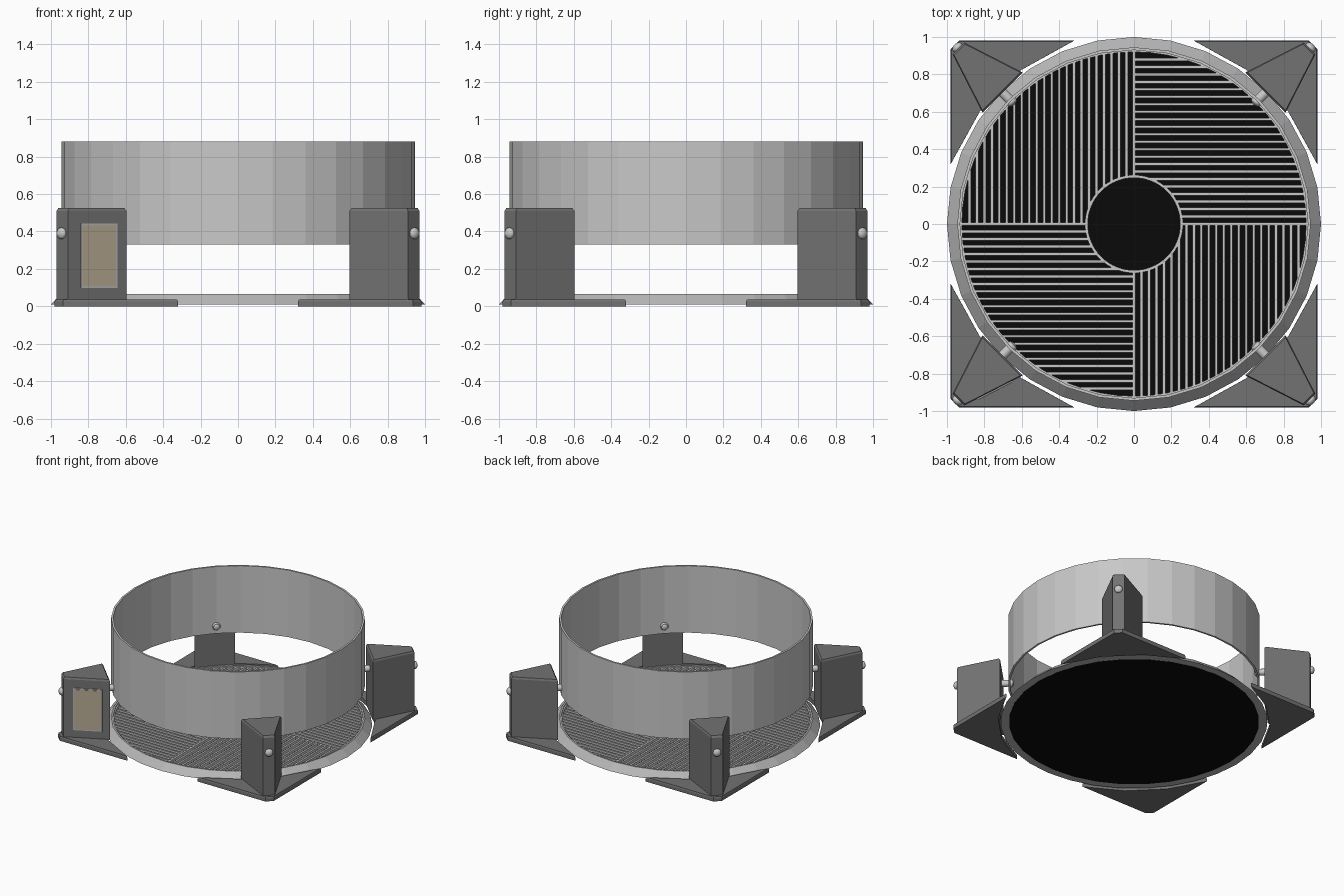
import bpy, bmesh, math
from mathutils import Matrix, Vector

if "Cube" in bpy.data.objects:
    bpy.data.objects.remove(bpy.data.objects["Cube"])

SIDES = 32


def material(name, r, g, b):
    m = bpy.data.materials.new(name)
    m.diffuse_color = (r, g, b, 1)
    m.use_nodes = True
    m.node_tree.nodes["Principled BSDF"].inputs["Base Color"].default_value = m.diffuse_color
    return m


LIGHT = material("light_metal", 0.58, 0.58, 0.58)
RIM = material("rim_grey", 0.47, 0.47, 0.47)
DARK = material("dark_grey", 0.17, 0.17, 0.17)
BLACK = material("black", 0.003, 0.003, 0.003)
BEIGE = material("beige", 0.47, 0.40, 0.29)


def finish(name, bm, mat):
    bmesh.ops.recalc_face_normals(bm, faces=bm.faces)
    me = bpy.data.meshes.new(name)
    bm.to_mesh(me)
    bm.free()
    me.materials.append(mat)
    ob = bpy.data.objects.new(name, me)
    bpy.context.collection.objects.link(ob)
    return ob


def lathe(name, profile, mat, sides=SIDES):
    """Closed (radius, z) profile turned about the z axis."""
    bm = bmesh.new()
    rows = []
    for i in range(sides):
        a = 2 * math.pi * i / sides
        rows.append([bm.verts.new((r * math.cos(a), r * math.sin(a), z)) for r, z in profile])
    n = len(profile)
    for i in range(sides):
        p, q = rows[i], rows[(i + 1) % sides]
        for j in range(n):
            k = (j + 1) % n
            bm.faces.new((p[j], q[j], q[k], p[k]))
    return finish(name, bm, mat)


def loft(bm, levels):
    """Stack of (outline, z) levels joined into a closed solid."""
    rings = [[bm.verts.new((x, y, z)) for x, y in pts] for pts, z in levels]
    n = len(rings[0])
    for a, b in zip(rings, rings[1:]):
        for i in range(n):
            j = (i + 1) % n
            bm.faces.new((a[i], a[j], b[j], b[i]))
    bm.faces.new(rings[0])
    bm.faces.new(rings[-1])


def shrink(pts, f):
    cx = sum(p[0] for p in pts) / len(pts)
    cy = sum(p[1] for p in pts) / len(pts)
    return [(cx + (x - cx) * f, cy + (y - cy) * f) for x, y in pts]


def circle(r, sides=SIDES):
    return [(r * math.cos(2 * math.pi * i / sides), r * math.sin(2 * math.pi * i / sides))
            for i in range(sides)]


# Upper open band
lathe("upper_band", [(0.945, 0.33), (0.945, 0.88), (0.93, 0.88), (0.93, 0.33)], LIGHT)

# Sloped base rim
lathe("base_rim", [(1.0, 0.01), (0.945, 0.065), (0.932, 0.065), (0.932, 0.01)], RIM)

# Black floor disc
bm = bmesh.new()
loft(bm, [(circle(0.938), 0.009), (circle(0.938), 0.03)])
finish("floor_disc", bm, BLACK)

# Grille rings
lathe("grille_outer_ring", [(0.934, 0.03), (0.934, 0.055), (0.92, 0.055), (0.92, 0.03)], LIGHT, 64)
lathe("grille_hub_ring", [(0.262, 0.03), (0.262, 0.055), (0.247, 0.055), (0.247, 0.03)], LIGHT, 64)

# Grille bars: one quadrant of parallel bars, turned four times
bm = bmesh.new()
STEP, HALF = 0.04, 0.0075
for q in range(4):
    rot = Matrix.Rotation(q * math.pi / 2, 4, 'Z')
    for k in range(23):
        y = k * STEP
        x0 = math.sqrt(max(0.0, 0.252 ** 2 - y * y))
        x1 = math.sqrt(0.925 ** 2 - y * y)
        m = rot @ Matrix.Translation(((x0 + x1) / 2, y, 0.04)) @ \
            Matrix.Diagonal((x1 - x0, 2 * HALF, 0.02, 1))
        bmesh.ops.create_cube(bm, size=1, matrix=m)
finish("grille_bars", bm, LIGHT)

# Corner brackets: foot plate and post, with bolt towards the band
FOOT = [(0.32, 0.98), (0.60, 0.825), (0.825, 0.60), (0.98, 0.32), (0.98, 0.935), (0.935, 0.98)]
POST = [(0.595, 0.81), (0.81, 0.595), (0.97, 0.908), (0.908, 0.97)]
CORNERS = ["back_right", "back_left", "front_left", "front_right"]
for q, label in enumerate(CORNERS):
    turn = Matrix.Rotation(q * math.pi / 2, 4, 'Z')
    bm = bmesh.new()
    loft(bm, [(FOOT, 0), (FOOT, 0.025), (shrink(FOOT, 0.985), 0.036)])
    loft(bm, [(POST, 0.03), (POST, 0.51), (shrink(POST, 0.94), 0.525)])
    bm.transform(turn)
    finish(label + "_bracket", bm, DARK)

    # Rod through the gap and rounded heads at both ends
    bm = bmesh.new()
    along = turn @ Matrix.Rotation(math.pi / 4, 4, 'Z')
    rod = along @ Matrix.Translation((1.11, 0, 0.39)) @ Matrix.Rotation(math.pi / 2, 4, 'Y')
    bmesh.ops.create_cone(bm, cap_ends=True, segments=16, radius1=0.026, radius2=0.026,
                          depth=0.40, matrix=rod)
    for r in (0.924, 1.335):
        head = along @ Matrix.Translation((r, 0, 0.39)) @ Matrix.Diagonal((0.7, 1, 1, 1))
        bmesh.ops.create_uvsphere(bm, u_segments=16, v_segments=10, radius=0.031, matrix=head)
    for f in bm.faces:
        f.smooth = len(f.verts) < 5
    finish(label + "_bolt", bm, LIGHT)

# Panel on the front face of the front left post
a, b = Vector((-0.595, -0.81, 0)), Vector((-0.908, -0.97, 0))
axis = (a - b).normalized()
out = Vector((axis.y, -axis.x, 0))
centre = a.lerp(b, 0.48) + Vector((0, 0, 0.27))
frame = Matrix((axis, out, (0, 0, 1))).transposed().to_4x4()
frame.translation = centre


def plate(name, w, h, depth, mat):
    bm = bmesh.new()
    bmesh.ops.create_cube(bm, size=1, matrix=frame @ Matrix.Diagonal((w, depth, h, 1)))
    return finish(name, bm, mat)


plate("panel_frame", 0.22, 0.345, 0.012, RIM)
plate("panel_face", 0.20, 0.325, 0.018, BEIGE)
